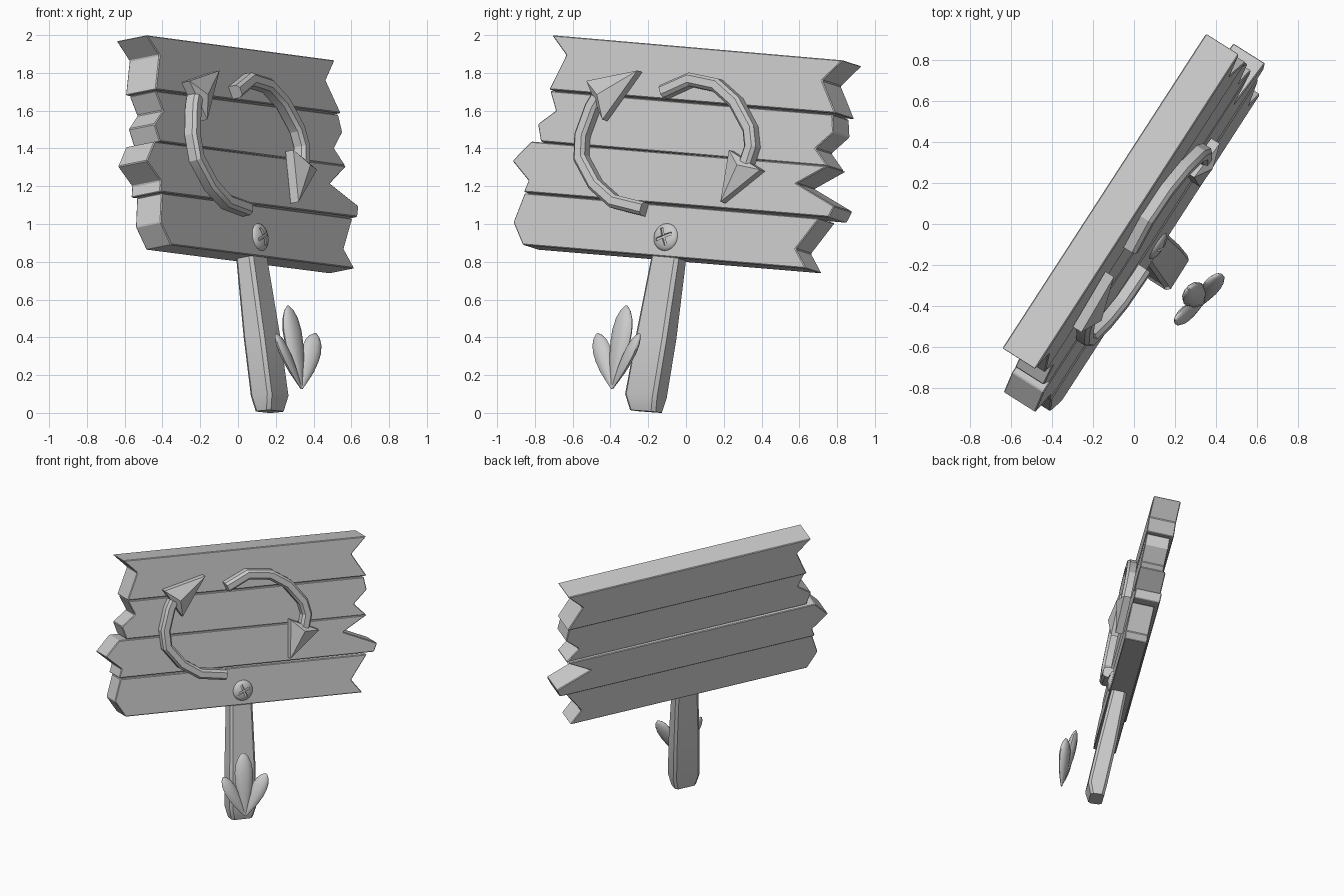
import bpy, bmesh, math
from mathutils import Vector, Matrix

if "Cube" in bpy.data.objects:
    bpy.data.objects.remove(bpy.data.objects["Cube"])

# Sign plane: U runs along the board, F is horizontal front direction, N is the leaning face normal
U = Vector((0.533, 0.846, 0))
F = Vector((0.846, -0.533, 0))
N = (F + Vector((0, 0, 0.17))).normalized()


def on_board(y, z, off=0.0):
    """Point on the board face (raised by off) that sits at y, z in side view."""
    n = 0.16 - 0.172 * (z - 0.88) + off
    u = (y + 0.533 * n) / 0.846
    return U * u + F * n + Vector((0, 0, z))


def finish(name, bm, angle=30):
    bmesh.ops.recalc_face_normals(bm, faces=bm.faces)
    me = bpy.data.meshes.new(name)
    bm.to_mesh(me)
    bm.free()
    ob = bpy.data.objects.new(name, me)
    bpy.context.collection.objects.link(ob)
    bpy.ops.object.select_all(action='DESELECT')
    ob.select_set(True)
    bpy.context.view_layer.objects.active = ob
    if angle:
        bpy.ops.object.shade_smooth_by_angle(angle=math.radians(angle))
    return ob


def loft(name, rings, angle=30):
    bm = bmesh.new()
    rows = [[bm.verts.new(p) for p in r] for r in rings]
    k = len(rows[0])
    for a, b in zip(rows, rows[1:]):
        for i in range(k):
            bm.faces.new((a[i], a[(i + 1) % k], b[(i + 1) % k], b[i]))
    bm.faces.new(rows[0])
    bm.faces.new(rows[-1])
    return finish(name, bm, angle)


def hull(name, pts):
    bm = bmesh.new()
    for p in pts:
        bm.verts.new(p)
    bmesh.ops.convex_hull(bm, input=bm.verts)
    return finish(name, bm, 0)


# Planks: left edge and right edge listed top to bottom, front offset, thickness
planks = [
    ([(-.71, 2.0), (-.635, 1.895), (-.725, 1.712)],
     [(.83, 1.867), (.72, 1.76), (.79, 1.587)], 0.002, 0.193),
    ([(-.72, 1.705), (-.69, 1.60), (-.785, 1.53), (-.77, 1.437)],
     [(.775, 1.58), (.78, 1.485), (.685, 1.40), (.75, 1.307)], -0.003, 0.167),
    ([(-.82, 1.437), (-.92, 1.335), (-.835, 1.23), (-.86, 1.17)],
     [(.75, 1.307), (.585, 1.215), (.785, 1.095), (.755, 1.037)], 0.0, 0.185),
    ([(-.855, 1.164), (-.915, 1.01), (-.865, .89)],
     [(.705, 1.03), (.58, .868), (.635, .765)], 0.004, 0.16),
]
for i, (left, right, off, thick) in enumerate(planks):
    outline = [on_board(y, z, off) for y, z in left + right[::-1]]
    ob = loft(f"plank_{i + 1}", [outline, [p - N * thick for p in outline]], 0)
    bev = ob.modifiers.new("edge_wear", 'BEVEL')
    bev.width = 0.005
    bev.segments = 1


# Curved arrows: faceted shaft plus ridged head
def arrow(name, path, corners, tip):
    pts = [on_board(y, z, 0.04) for y, z in path]
    section = [(-.036, -.036), (-.036, .012), (-.02, .03),
               (.02, .03), (.036, .012), (.036, -.036)]
    rings = []
    for i, p in enumerate(pts):
        t = (pts[min(i + 1, len(pts) - 1)] - pts[max(i - 1, 0)]).normalized()
        side = t.cross(N).normalized()
        rings.append([p + side * a + N * b for a, b in section])
    loft(name + "_shaft", rings, 20)
    a, b = corners
    tri = [on_board(y, z, 0.04) for y, z in (a, b, tip)]
    mid = (tri[0] + tri[1]) / 2
    hull(name + "_head", [p - N * 0.035 for p in tri] + [p + N * 0.015 for p in tri]
         + [mid.lerp(tri[2], 0.15) + N * 0.055])


arrow("left_arrow",
      [(-.225, 1.08), (-.385, 1.12), (-.485, 1.21), (-.56, 1.35), (-.555, 1.47),
       (-.50, 1.62), (-.47, 1.67)],
      [(-.52, 1.755), (-.435, 1.55)], (-.25, 1.81))
arrow("right_arrow",
      [(-.125, 1.70), (.02, 1.765), (.16, 1.735), (.26, 1.645), (.335, 1.505),
       (.345, 1.41), (.315, 1.32)],
      [(.40, 1.285), (.235, 1.39)], (.19, 1.115))

# Screw: low dome with a cross slot cut into it
frame = Matrix((U, N.cross(U), N)).transposed().to_4x4()
frame.translation = on_board(-0.105, 0.93)
bm = bmesh.new()
bmesh.ops.create_uvsphere(bm, u_segments=20, v_segments=12, radius=1,
                          matrix=frame @ Matrix.Diagonal((.075, .075, .032, 1)))
screw = finish("screw", bm)
for ang in (20, 110):
    bm = bmesh.new()
    bmesh.ops.create_cube(bm, size=1, matrix=frame @ Matrix.Translation((0, 0, .034))
                          @ Matrix.Rotation(math.radians(ang), 4, 'Z')
                          @ Matrix.Diagonal((.1, .016, .034, 1)))
    cutter = finish("slot_cutter", bm, 0)
    cutter.hide_render = True
    bpy.context.view_layer.objects.active = screw
    mod = screw.modifiers.new("slot", 'BOOLEAN')
    mod.operation = 'DIFFERENCE'
    mod.object = cutter
    bpy.ops.object.modifier_apply(modifier=mod.name)
    bpy.data.objects.remove(cutter)

# Post: chamfered leaning stake, rounded in at the foot
rings = []
for z, u, n, w, t in [(0.0, -.09, .255, .08, .048), (.09, -.09, .255, .1, .066),
                      (.4, -.066, .192, .097, .065), (.87, -.035, .1, .084, .053)]:
    c = .018
    sec = [(w, t - c), (w - c, t), (c - w, t), (-w, t - c),
           (-w, c - t), (c - w, -t), (w - c, -t), (w, c - t)]
    rings.append([U * (u + a) + F * (n + b) + Vector((0, 0, z - .06 * a + .08 * b))
                  for a, b in sec])
low = min(p.z for p in rings[0])
rings[0] = [p - Vector((0, 0, low)) for p in rings[0]]
loft("post", rings, 35)


# Leaves: flattened lens-shaped blades sharing one base
def leaf(name, tip, across, width):
    base, tip = Vector((.335, -.39, .13)), Vector(tip)
    axis = (tip - base).normalized()
    side = Vector(across)
    side = (side - axis * side.dot(axis)).normalized()
    flat = axis.cross(side)
    rings = []
    for t, s in [(0, .15), (.15, .45), (.35, .8), (.55, .98), (.7, 1),
                 (.84, .84), (.94, .52), (1, .12)]:
        p = base.lerp(tip, t)
        rings.append([p + side * math.cos(a) * s * width + flat * math.sin(a) * s * width * .5
                      for a in [k * math.tau / 10 for k in range(10)]])
    loft(name, rings, 60)


leaf("left_leaf", (.2, -.47, .42), (.35, .93, 0), .05)
leaf("middle_leaf", (.265, -.315, .567), (.65, .75, 0), .066)
leaf("right_leaf", (.412, -.245, .42), (.93, .35, 0), .055)
